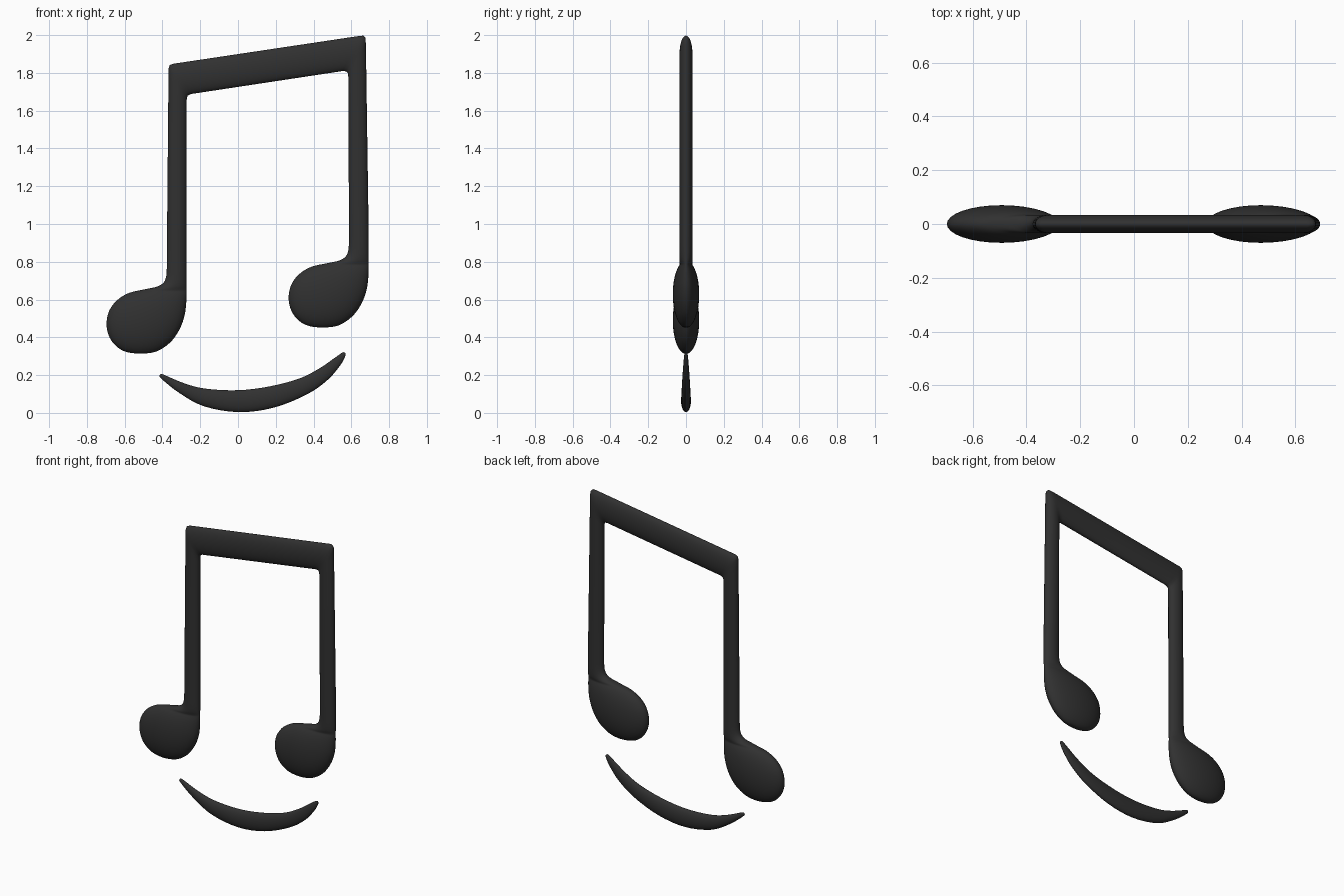
import bpy, bmesh, math
from mathutils import Vector

cube = bpy.data.objects.get("Cube")
if cube:
    bpy.data.objects.remove(cube)

black = bpy.data.materials.new("soft_black")
black.use_nodes = True
black.diffuse_color = (0.03, 0.03, 0.03, 1)
black.node_tree.nodes["Principled BSDF"].inputs["Base Color"].default_value = (0.03, 0.03, 0.03, 1)

SIDES = 32


def smooth_path(rows, steps=4):
    """Pass a smooth curve through rows of section values."""
    rows = [Vector(r) for r in rows]
    out = []
    for i in range(len(rows) - 1):
        p1, p2 = rows[i], rows[i + 1]
        p0, p3 = rows[max(i - 1, 0)], rows[min(i + 2, len(rows) - 1)]
        for s in range(steps):
            t = s / steps
            out.append(p1 + (p2 - p0) * (t / 2)
                       + (p0 * 2 - p1 * 5 + p2 * 4 - p3) * (t * t / 2)
                       + (p1 * 3 - p0 - p2 * 3 + p3) * (t ** 3 / 2))
    return out + [rows[-1]]


def loft(name, sections):
    """Join elliptical sections: edge point, opposite edge point, half depth."""
    bm = bmesh.new()
    rings = []
    for ax, az, bx, bz, depth in sections:
        ring = []
        for k in range(SIDES):
            a = 2 * math.pi * k / SIDES
            c = math.cos(a) / 2
            ring.append(bm.verts.new(((ax + bx) / 2 + (bx - ax) * c,
                                      depth * math.sin(a),
                                      (az + bz) / 2 + (bz - az) * c)))
        rings.append(ring)
    for r, s in zip(rings, rings[1:]):
        for k in range(SIDES):
            n = (k + 1) % SIDES
            bm.faces.new((r[k], r[n], s[n], s[k]))
    bm.faces.new(rings[0])
    bm.faces.new(rings[-1])
    bmesh.ops.recalc_face_normals(bm, faces=bm.faces)
    mesh = bpy.data.meshes.new(name)
    bm.to_mesh(mesh)
    bm.free()
    mesh.materials.append(black)
    obj = bpy.data.objects.new(name, mesh)
    bpy.context.collection.objects.link(obj)
    bpy.ops.object.select_all(action='DESELECT')
    obj.select_set(True)
    bpy.context.view_layer.objects.active = obj
    bpy.ops.object.shade_smooth_by_angle(angle=math.radians(50))
    return obj


# Note head flowing into its stem: height, left edge, right edge
head = smooth_path([
    (.314, -.53, -.5), (.32, -.58, -.45), (.338, -.625, -.405),
    (.375, -.665, -.357), (.42, -.688, -.322), (.47, -.696, -.297),
    (.52, -.689, -.282), (.56, -.671, -.276), (.6, -.636, -.273),
    (.635, -.577, -.272), (.655, -.49, -.272), (.668, -.43, -.272),
    (.69, -.394, -.272), (.73, -.379, -.272), (.8, -.377, -.272)])


def note(dx, dz):
    rows = []
    for z, left, right in head:
        bulge = max(0.004, 1 - ((z - .49) / .178) ** 2) ** 0.5
        depth = 0.07 * bulge if z < .49 else max(0.034, 0.07 * bulge)
        rows.append((left + dx, z + dz, right + dx, z + dz, depth))
    return rows


# Joined notes: up the left stem, along the beam, down the right stem
D = 0.034
left_corner = [(-.368, 1.78, -.272, 1.64, D), (-.367, 1.825, -.271, 1.668, D),
               (-.362, 1.841, -.266, 1.68, D), (-.345, 1.848, -.25, 1.688, D)]
right_corner = [(.645, 1.996, .555, 1.81, D), (.663, 1.997, .573, 1.808, D),
                (.675, 1.985, .582, 1.797, D), (.677, 1.95, .585, 1.77, D)]
right_note = [(bx, bz, ax, az, d) for ax, az, bx, bz, d in reversed(note(.964, .138))]
loft("joined_notes", note(0, 0) + left_corner + right_corner + right_note)

# Curved smile: upper edge, lower edge, half depth
loft("smile_arc", smooth_path([
    (-.408, .207, -.416, .198, .004), (-.39, .201, -.405, .18, .01),
    (-.283, .156, -.31, .105, .018), (-.17, .128, -.18, .035, .024),
    (0, .12, .005, .004, .026), (.166, .14, .19, .028, .025),
    (.325, .182, .365, .098, .022), (.43, .235, .475, .175, .018),
    (.51, .29, .54, .25, .013), (.55, .318, .567, .298, .009),
    (.562, .321, .57, .315, .004)]))
